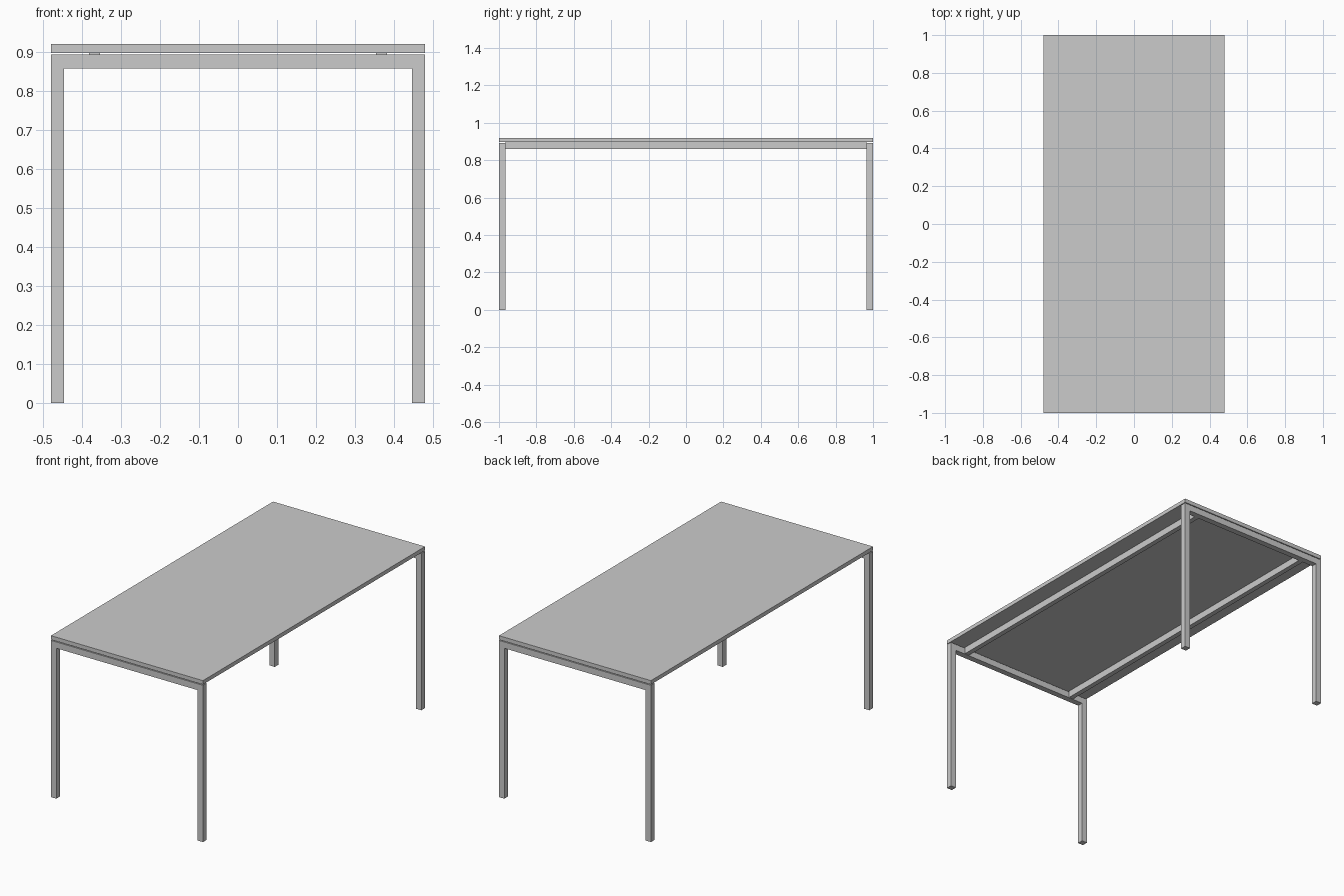
import bpy, bmesh

if "Cube" in bpy.data.objects:
    bpy.data.objects.remove(bpy.data.objects["Cube"])

HALF_W, HALF_L = 0.479, 1.0      # table half width and half length
TUBE = 0.034                     # leg thickness
FRAME_TOP, BEAM_LOW = 0.893, 0.857
TOP_LOW, TOP_HIGH = 0.8975, 0.92


def finish(name, bm):
    bmesh.ops.recalc_face_normals(bm, faces=bm.faces)
    mesh = bpy.data.meshes.new(name)
    bm.to_mesh(mesh)
    bm.free()
    obj = bpy.data.objects.new(name, mesh)
    bpy.context.collection.objects.link(obj)
    return obj


def box(name, x0, x1, y0, y1, z0, z1):
    bm = bmesh.new()
    bmesh.ops.create_cube(bm, size=1)
    for v in bm.verts:
        v.co.x = x1 if v.co.x > 0 else x0
        v.co.y = y1 if v.co.y > 0 else y0
        v.co.z = z1 if v.co.z > 0 else z0
    return finish(name, bm)


def leg_frame(name, y0):
    # Upside-down U profile: two legs and the end beam in one piece
    inner = HALF_W - TUBE
    profile = [(-HALF_W, 0), (-inner, 0), (-inner, BEAM_LOW), (inner, BEAM_LOW),
               (inner, 0), (HALF_W, 0), (HALF_W, FRAME_TOP), (-HALF_W, FRAME_TOP)]
    bm = bmesh.new()
    face = bm.faces.new([bm.verts.new((x, y0, z)) for x, z in profile])
    out = bmesh.ops.extrude_face_region(bm, geom=[face], use_keep_orig=True)
    verts = [g for g in out["geom"] if isinstance(g, bmesh.types.BMVert)]
    bmesh.ops.translate(bm, verts=verts, vec=(0, TUBE, 0))
    return finish(name, bm)


# Table top, floating just above the frame
box("table_top", -HALF_W, HALF_W, -HALF_L, HALF_L, TOP_LOW, TOP_HIGH)

# Leg frames at both ends
leg_frame("front_leg_frame", -HALF_L)
leg_frame("back_leg_frame", HALF_L - TUBE)

# Long rails joining the leg frames and carrying the top
for side, cx in (("left", -0.367), ("right", 0.367)):
    box(side + "_rail", cx - 0.014, cx + 0.014,
        -HALF_L + TUBE, HALF_L - TUBE, 0.859, TOP_LOW)
